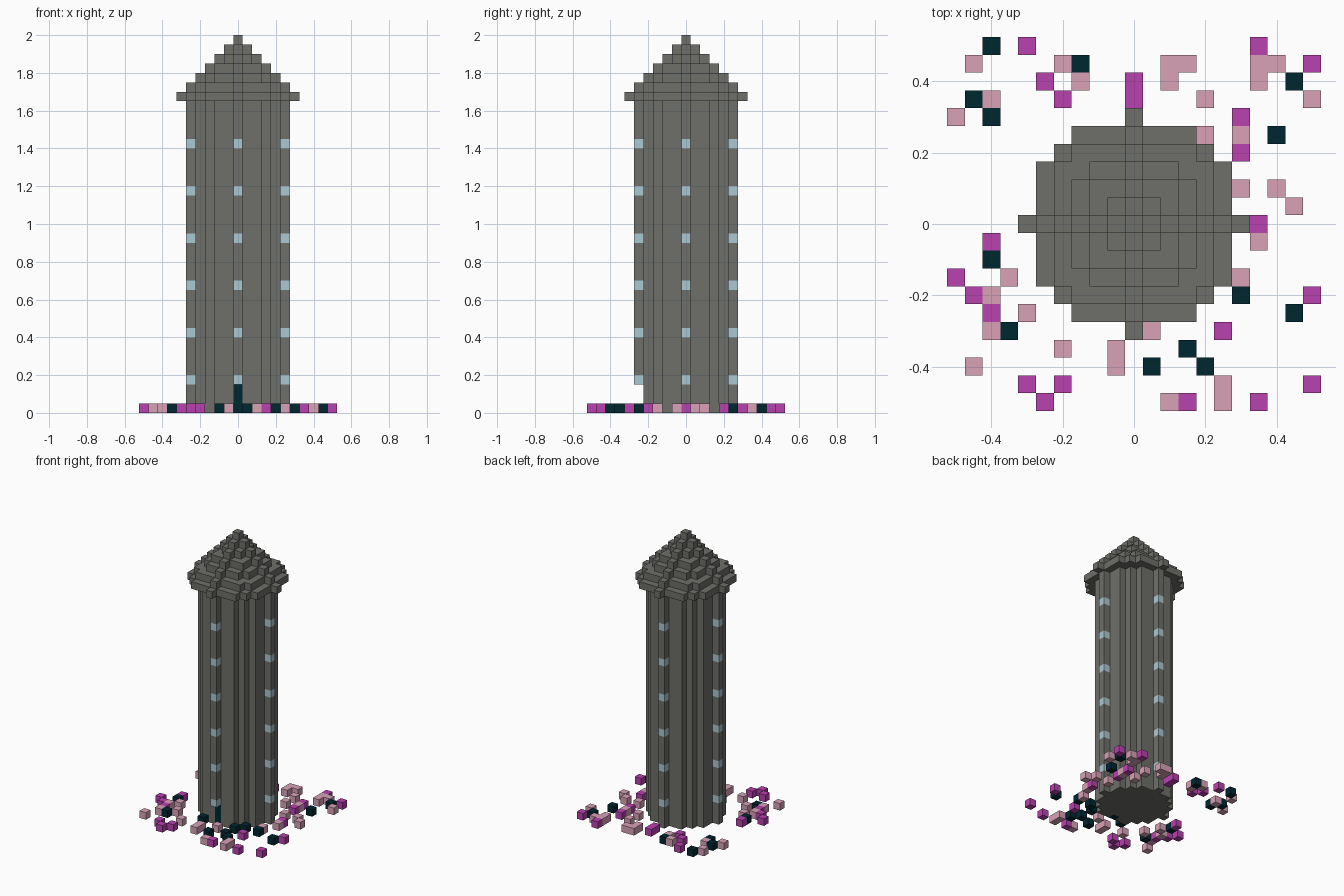
import bpy
import bmesh
from mathutils import Vector

VOXEL = 0.05
ROOF_BASE = 33      # layer where the eave starts
ROOF_RADIUS = 6
RIB_REACH = 5
WALL_LIMIT = 20     # squared radius of the round wall

cube = bpy.data.objects.get("Cube")
if cube:
    bpy.data.objects.remove(cube, do_unlink=True)


def material(name, *rgb):
    mat = bpy.data.materials.new(name)
    mat.use_nodes = True
    mat.diffuse_color = (*rgb, 1)
    mat.node_tree.nodes["Principled BSDF"].inputs["Base Color"].default_value = (*rgb, 1)
    return mat


stone = material("grey stone", 0.157, 0.16, 0.144)
glass = material("pale blue glass", 0.41, 0.58, 0.64)
dark = material("dark teal", 0.0, 0.02, 0.03)
purple = material("purple", 0.487, 0.054, 0.43)
pink = material("dusty pink", 0.69, 0.36, 0.47)


def disc(limit, layer):
    """Cells of a round slab, one block thick, within a squared radius."""
    span = range(-ROOF_RADIUS, ROOF_RADIUS + 1)
    return {(x, y, layer) for x in span for y in span if x * x + y * y <= limit}


def ribs(layer):
    """The four blocks standing out from the wall."""
    return {(x * RIB_REACH, y * RIB_REACH, layer)
            for x, y in ((1, 0), (-1, 0), (0, 1), (0, -1))}


def on_ground(spots):
    return {(x, y, 0) for x, y in spots}


# Body: stacked round slabs with a rib on each side
body = set()
for layer in range(ROOF_BASE):
    body |= disc(WALL_LIMIT, layer) | ribs(layer)

# Roof: slabs shrinking to a point
roof = set()
for step in range(ROOF_RADIUS + 1):
    roof |= disc((ROOF_RADIUS - step) ** 2, ROOF_BASE + step)

# Windows: one on each rib, every fifth layer
windows = set()
for layer in range(3, ROOF_BASE - 4, 5):
    windows |= ribs(layer)

# Doorway: the front rib is cut away and a dark door set behind it
opening = {(0, -RIB_REACH, layer) for layer in range(3)}
door = {(x, y + 1, layer) for x, y, layer in opening}
body -= windows | door | opening

# Flower blocks scattered on the ground, from back to front
dark_flowers = on_ground([
    (-8, 10), (-3, 9), (9, 8), (-9, 7), (-8, 6), (8, 5), (-8, -2),
    (4, -4), (6, -4), (-2, -5), (3, -5), (9, -5), (-7, -6), (3, -7),
    (1, -8), (4, -8)])

purple_flowers = on_ground([
    (-6, 10), (7, 10), (10, 9), (-5, 8), (0, 8), (-4, 7), (0, 7),
    (6, 6), (6, 4), (7, 0), (-8, -1), (-10, -3), (-9, -4), (10, -4),
    (-8, -5), (5, -6), (-6, -9), (-4, -9), (10, -9), (-5, -10),
    (3, -10), (7, -10)])

pink_flowers = on_ground([
    (-9, 9), (-4, 9), (2, 9), (3, 9), (7, 9), (8, 9), (-3, 8), (2, 8),
    (7, 8), (-8, 7), (4, 7), (10, 7), (-10, 6), (4, 5), (6, 5), (6, 2),
    (8, 2), (9, 1), (7, -1), (-7, -3), (6, -3), (-8, -4), (-6, -5),
    (-8, -6), (1, -6), (-4, -7), (-1, -7), (-9, -8), (-1, -8), (5, -9),
    (2, -10), (5, -10)])

parts = [
    ("tower_body", body, stone),
    ("stepped_roof", roof, stone),
    ("windows", windows, glass),
    ("door", door, dark),
    ("dark_flowers", dark_flowers, dark),
    ("purple_flowers", purple_flowers, purple),
    ("pink_flowers", pink_flowers, pink),
]
solid = set().union(*(cells for _, cells, _ in parts))
NORMALS = [Vector(n) * s for n in ((1, 0, 0), (0, 1, 0), (0, 0, 1)) for s in (1, -1)]


def build(name, cells, mat):
    """Skin a group of blocks with its exposed faces only."""
    bm = bmesh.new()
    for cell in sorted(cells):
        centre = Vector(cell) + Vector((0, 0, 0.5))
        for n in NORMALS:
            if tuple(int(c + d) for c, d in zip(cell, n)) in solid:
                continue
            u = Vector((n.y, n.z, n.x))
            v = n.cross(u)
            corners = (-u - v, u - v, u + v, v - u)
            bm.faces.new([bm.verts.new((centre + (n + c) / 2) * VOXEL) for c in corners])
    bmesh.ops.remove_doubles(bm, verts=bm.verts[:], dist=VOXEL / 100)
    mesh = bpy.data.meshes.new(name)
    bm.to_mesh(mesh)
    bm.free()
    mesh.materials.append(mat)
    bpy.context.scene.collection.objects.link(bpy.data.objects.new(name, mesh))


for part in parts:
    build(*part)
